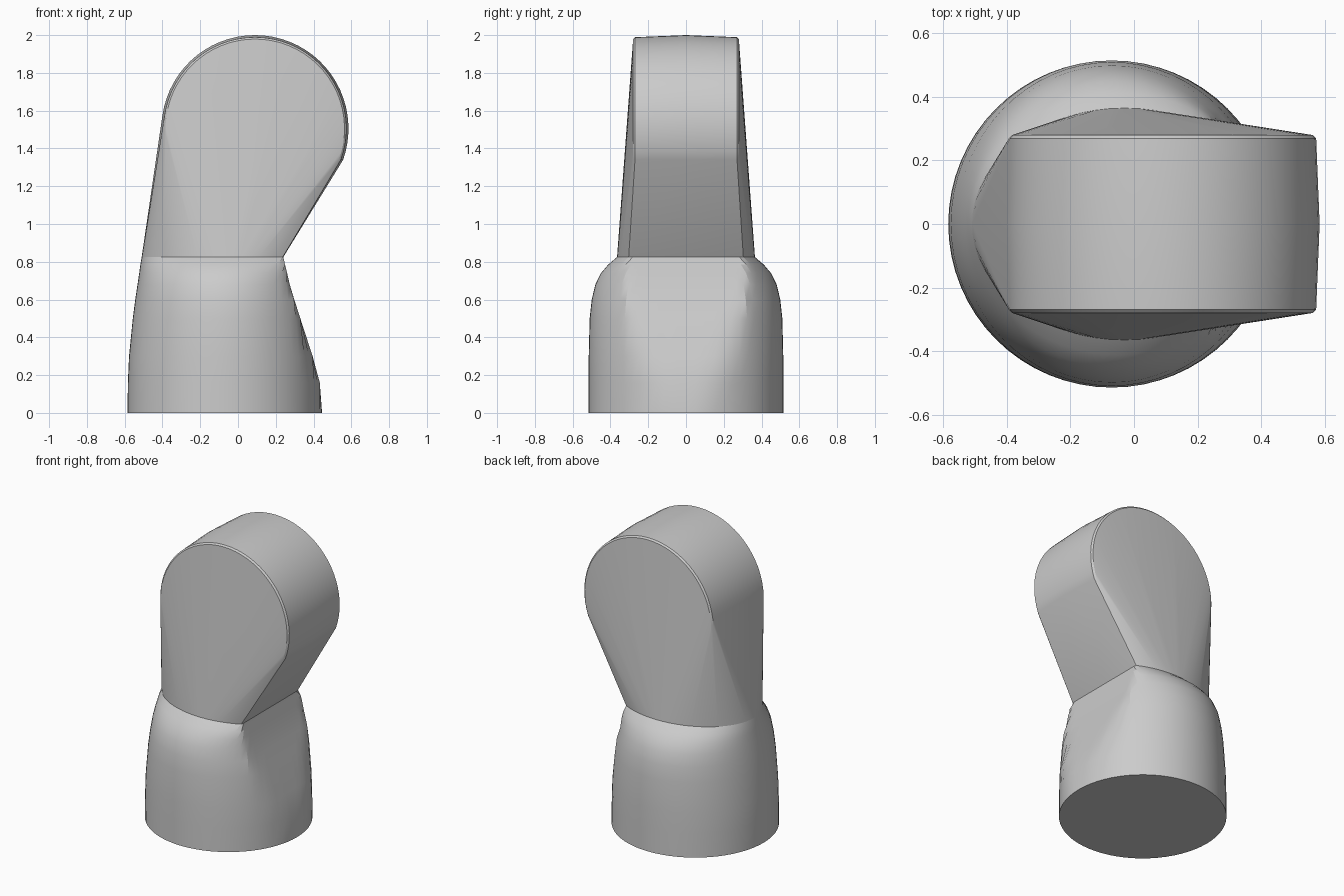
import bpy, bmesh, math

if "Cube" in bpy.data.objects:
    bpy.data.objects.remove(bpy.data.objects["Cube"])

N = 64

def finish(bm, name):
    bmesh.ops.recalc_face_normals(bm, faces=bm.faces[:])
    me = bpy.data.meshes.new(name)
    bm.to_mesh(me)
    bm.free()
    ob = bpy.data.objects.new(name, me)
    bpy.context.collection.objects.link(ob)
    bpy.ops.object.select_all(action='DESELECT')
    ob.select_set(True)
    bpy.context.view_layer.objects.active = ob
    bpy.ops.object.shade_smooth_by_angle(angle=math.radians(22))
    return ob

def section(z, cx, xmin, xmax, ry):
    """Horizontal ellipse with its right side cut flat at xmax."""
    pts = []
    for i in range(N):
        a = 2 * math.pi * i / N
        pts.append((min(cx + (cx - xmin) * math.cos(a), xmax), ry * math.sin(a), z))
    return pts

# z, centre x, left x, flat right x, half depth
RINGS = [
    (0.00, -0.07, -0.585, 0.445, 0.515),
    (0.16, -0.07, -0.583, 0.433, 0.515),
    (0.30, -0.07, -0.577, 0.395, 0.515),
    (0.50, -0.07, -0.557, 0.330, 0.510),
    (0.60, -0.07, -0.544, 0.298, 0.499),
    (0.68, -0.07, -0.532, 0.274, 0.480),
    (0.74, -0.06, -0.523, 0.260, 0.450),
    (0.785, -0.045, -0.517, 0.249, 0.412),
    (0.825, -0.03, -0.510, 0.240, 0.365),
]

# Round base tapering up to the neck, with a flattened right side
bm = bmesh.new()
loops = [[bm.verts.new(p) for p in section(*r)] for r in RINGS]
for lo, hi in zip(loops, loops[1:]):
    for i in range(N):
        j = (i + 1) % N
        bm.faces.new((lo[i], lo[j], hi[j], hi[i]))
bm.faces.new(loops[0][::-1])
bm.faces.new(loops[-1])
finish(bm, "base_body")

# Upper head: hull from the neck section to a crowned disc cut at z = 1.34
bm = bmesh.new()
for p in section(*RINGS[-1]):
    bm.verts.new(p)
CX, CZ, CUT = 0.09, 1.505, 1.34
for y, r in ((0, 0.495), (0.27, 0.484), (0.28, 0.474)):
    a0 = math.asin((CUT - CZ) / r)
    for s in ((1, -1) if y else (1,)):
        for i in range(41):
            a = a0 + (math.pi - 2 * a0) * i / 40
            bm.verts.new((CX + r * math.cos(a), s * y, CZ + r * math.sin(a)))
res = bmesh.ops.convex_hull(bm, input=bm.verts[:])
loose = [v for v in bm.verts if not v.link_faces]
bmesh.ops.delete(bm, geom=loose, context='VERTS')
bmesh.ops.dissolve_limit(bm, angle_limit=math.radians(0.5), verts=bm.verts[:], edges=bm.edges[:])
finish(bm, "upper_head")
